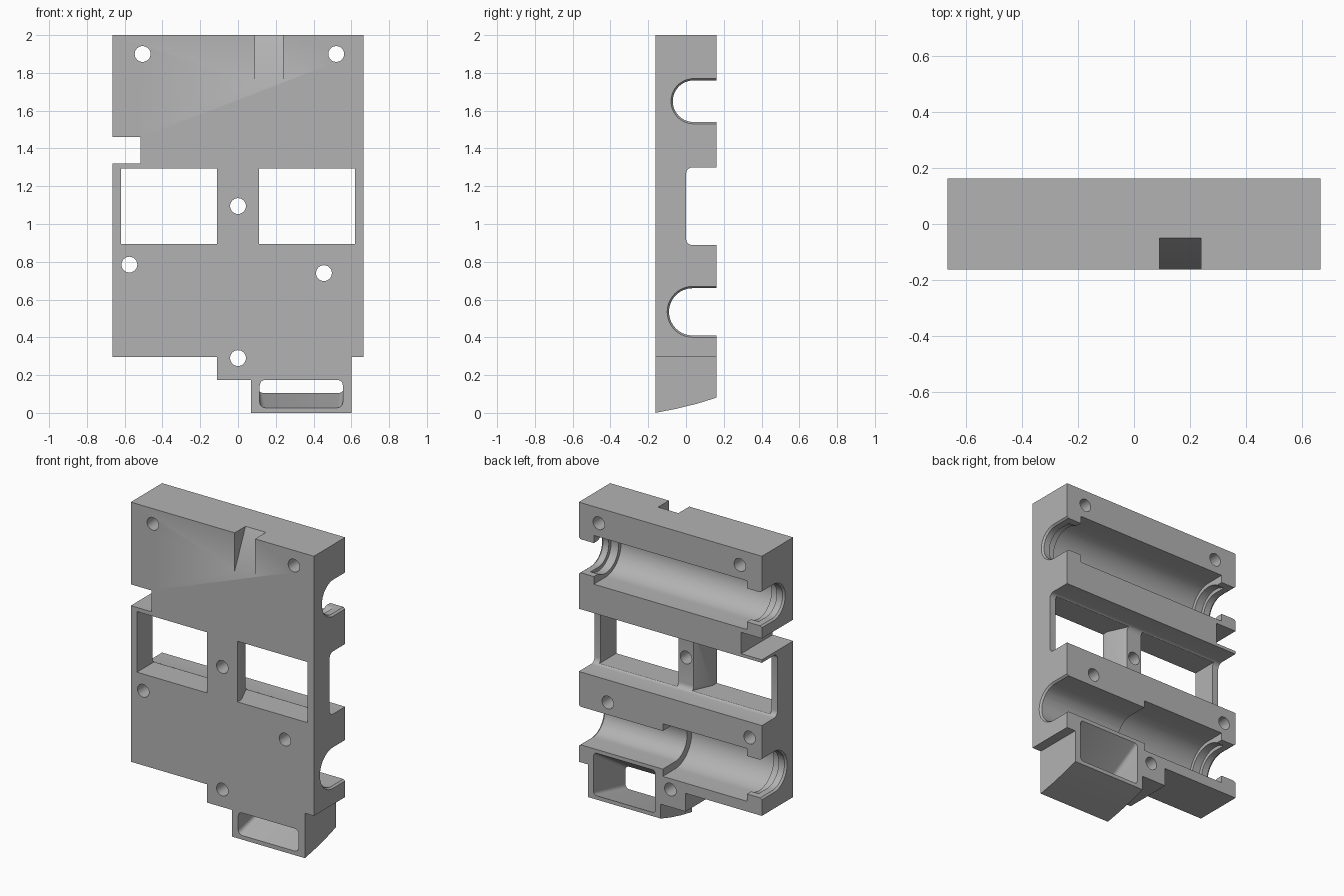
import bpy, bmesh, math
from mathutils import Vector

old = bpy.data.objects.get("Cube")
if old:
    bpy.data.objects.remove(old, do_unlink=True)

D = 0.1625   # half depth
W = 0.665    # half width
OUT = 0.3    # how far cutters pass the back

grey = bpy.data.materials.new("plain grey")
grey.use_nodes = True
grey.diffuse_color = (0.45, 0.45, 0.45, 1)
grey.node_tree.nodes["Principled BSDF"].inputs["Base Color"].default_value = (0.45, 0.45, 0.45, 1)


def loft(name, first, last):
    """Closed solid between two matching rings of points."""
    bm = bmesh.new()
    a = [bm.verts.new(p) for p in first]
    b = [bm.verts.new(p) for p in last]
    bm.faces.new(a)
    bm.faces.new(b[::-1])
    n = len(a)
    for i in range(n):
        bm.faces.new((a[i], b[i], b[(i + 1) % n], a[(i + 1) % n]))
    bmesh.ops.recalc_face_normals(bm, faces=bm.faces)
    mesh = bpy.data.meshes.new(name)
    bm.to_mesh(mesh)
    bm.free()
    mesh.materials.append(grey)
    ob = bpy.data.objects.new(name, mesh)
    bpy.context.collection.objects.link(ob)
    return ob


def prism(name, points, axis, lo, hi):
    """Extrude a 2D profile along an axis (0 = x, 1 = y, 2 = z)."""
    def ring(t):
        return [Vector((*p[:axis], t, *p[axis:])) for p in points]
    return loft(name, ring(lo), ring(hi))


def circle(cu, cv, r, n=40):
    return [(cu + r * math.cos(2 * math.pi * i / n), cv + r * math.sin(2 * math.pi * i / n))
            for i in range(n)]


def u_slot(cy, cz, r, n=28):
    """Round-bottomed slot open towards the back, in the y-z plane."""
    arc = [(cy - r * math.sin(math.pi * i / n), cz + r * math.cos(math.pi * i / n))
           for i in range(n + 1)]
    return [(OUT, cz + r)] + arc + [(OUT, cz - r)]


def rounded(u0, u1, v0, v1, r, n=5):
    """Rounded rectangle outline."""
    pts = []
    corners = ((u1 - r, v1 - r), (u0 + r, v1 - r), (u0 + r, v0 + r), (u1 - r, v0 + r))
    for k, (cu, cv) in enumerate(corners):
        for i in range(n + 1):
            a = math.pi / 2 * (k + i / n)
            pts.append((cu + r * math.cos(a), cv + r * math.sin(a)))
    return pts


def cut(cutter):
    mod = body.modifiers.new(cutter.name, "BOOLEAN")
    mod.operation = "DIFFERENCE"
    mod.solver = "EXACT"
    mod.object = cutter
    cutters.append(cutter)


cutters = []

# Main housing with side notch and lower tabs
outline = [(-W, 2), (W, 2), (W, 0.295), (0.6, 0.295), (0.6, 0), (0.07, 0),
           (0.07, 0.175), (-0.11, 0.175), (-0.11, 0.295), (-W, 0.295),
           (-W, 1.32), (-0.515, 1.32), (-0.515, 1.46), (-W, 1.46)]
body = prism("housing", outline, 1, -D, D)

# Curved underside of the port box
cut(prism("underside_cutter", [(-D - 0.02, -0.003), (-D, 0), (-0.05, 0.022), (0.06, 0.049),
                               (D, 0.081), (OUT, 0.13), (OUT, -0.2), (-D - 0.02, -0.2)],
          0, 0, 0.7))

# Upper cylinder bay: end openings, collars, wide bore
cut(prism("upper_neck_cutter", u_slot(0.04, 1.65, 0.11), 0, -0.8, 0.8))
cut(prism("upper_collar_cutter", circle(0.04, 1.65, 0.135), 0, -0.61, 0.61))
cut(prism("upper_bore_cutter", u_slot(0.04, 1.65, 0.16), 0, -0.556, 0.556))

# Lower cylinder bay: wide on one half only
cut(prism("lower_neck_cutter", u_slot(0.035, 0.535, 0.125), 0, -0.8, 0.8))
cut(prism("lower_collar_cutter", circle(0.035, 0.535, 0.15), 0, -0.61, 0))
cut(prism("lower_bore_cutter", u_slot(0.035, 0.535, 0.173), 0, -0.556, 0.055))

# Shallow chamfer around the outer mouths of both bays
for label, cy, cz, r in (("upper", 0.04, 1.65, 0.11), ("lower", 0.035, 0.535, 0.125)):
    for side in (-1, 1):
        small, large = u_slot(cy, cz, r - 0.002), u_slot(cy, cz, r + 0.012)
        cut(loft(f"{label}_mouth_cutter", [(side * 0.65, *p) for p in small],
                 [(side * 0.668, *p) for p in large]))

# Middle bay across the back, with rounded floor corners
cut(prism("middle_bay_cutter", rounded(0.0, 0.4, 0.888, 1.3, 0.035), 0, -0.8, 0.8))

# Two windows, leaving a tapered post between them
for side in (-1, 1):
    plan = [(side * x, y) for x, y in ((0.11, -0.3), (0.62, -0.3), (0.62, 0.1),
                                       (0.055, 0.1), (0.055, 0), (0.11, -0.12))]
    cut(prism("window_cutter", plan, 2, 0.895, 1.293))

# Wedge groove on the front top edge
cut(prism("groove_cutter", [(-D, 1.75), (-0.05, 2), (-0.028, 2.05), (-0.3, 2.05), (-0.3, 1.75)],
          0, 0.09, 0.238))

# Funnel port, growing from front to back
front = rounded(0.115, 0.555, 0.027, 0.175, 0.03)
back = rounded(0.11, 0.557, 0.106, 0.385, 0.02)
p0 = [Vector((x, -D, z)) for x, z in front]
p1 = [Vector((x, D, z)) for x, z in back]
cut(loft("port_cutter", [a + (a - b) * 0.03 for a, b in zip(p0, p1)],
         [b + (b - a) * 0.03 for a, b in zip(p0, p1)]))

# Screw holes
for x, z in ((-0.505, 1.9), (0.52, 1.9), (0, 1.095), (-0.575, 0.785), (0.455, 0.74), (0, 0.29)):
    cut(prism("screw_hole_cutter", circle(x, z, 0.042, 24), 1, -0.3, 0.3))

# Bake the cuts and drop the cutters
bpy.context.view_layer.update()
graph = bpy.context.evaluated_depsgraph_get()
result = bpy.data.meshes.new_from_object(body.evaluated_get(graph))
body.modifiers.clear()
body.data = result
for c in cutters:
    bpy.data.objects.remove(c, do_unlink=True)

# Smooth bores, sharp edges
bpy.ops.object.select_all(action="DESELECT")
body.select_set(True)
bpy.context.view_layer.objects.active = body
bpy.ops.object.shade_smooth_by_angle(angle=math.radians(30))
